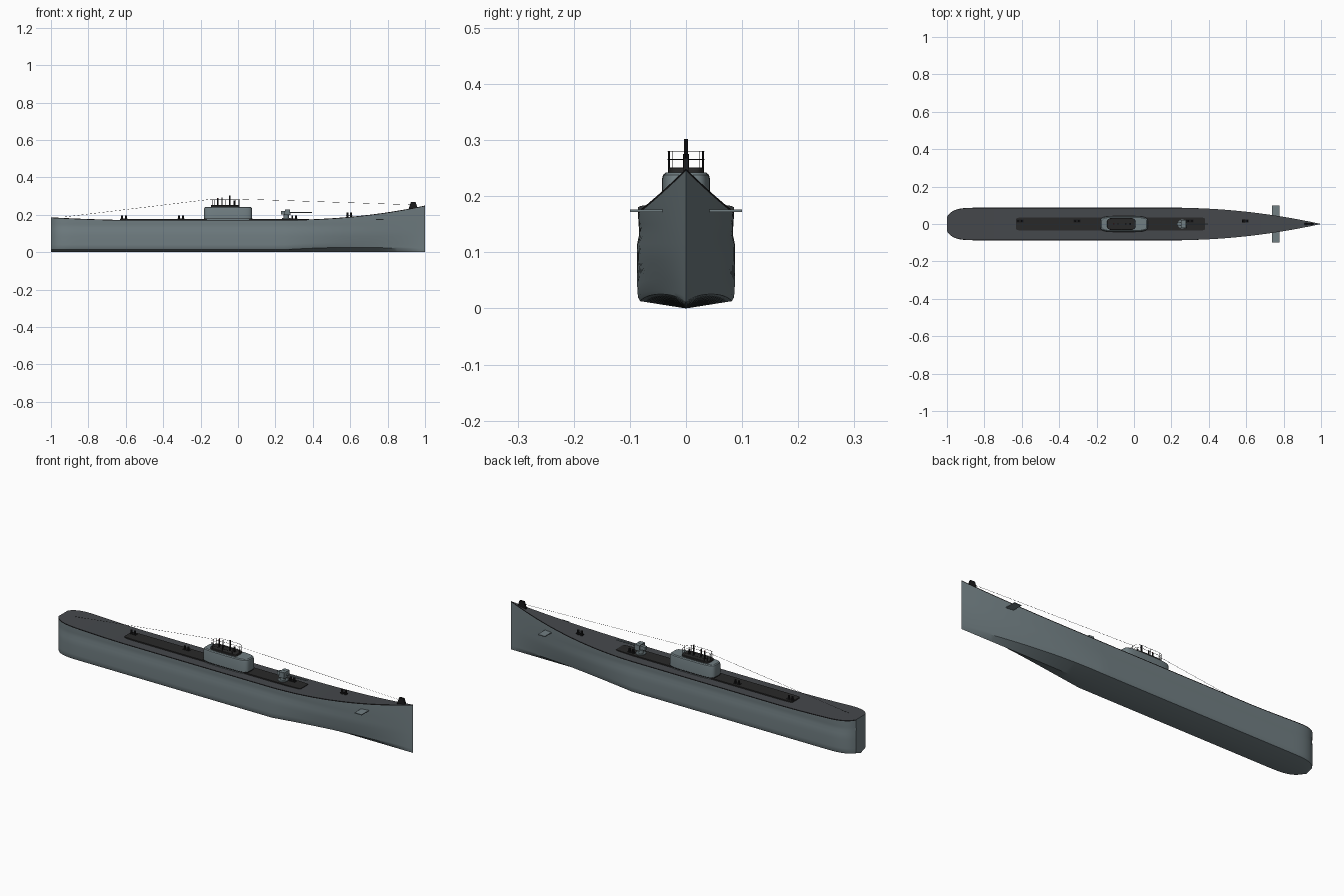
import bpy, bmesh, math
from mathutils import Vector

if "Cube" in bpy.data.objects:
    bpy.data.objects.remove(bpy.data.objects["Cube"], do_unlink=True)


def material(name, r, g, b):
    m = bpy.data.materials.new(name)
    m.use_nodes = True
    m.diffuse_color = (r, g, b, 1)
    m.node_tree.nodes["Principled BSDF"].inputs["Base Color"].default_value = (r, g, b, 1)
    return m


HULL = material("hull grey", 0.165, 0.21, 0.225)
DECK = material("deck grey", 0.06, 0.065, 0.072)
WALK = material("walkway charcoal", 0.022, 0.022, 0.022)
BLACK = material("fittings black", 0.01, 0.01, 0.011)
RED = material("lamp red", 0.25, 0.02, 0.02)


def finish(name, bm, *mats):
    bmesh.ops.recalc_face_normals(bm, faces=bm.faces)
    me = bpy.data.meshes.new(name)
    bm.to_mesh(me)
    bm.free()
    for m in mats:
        me.materials.append(m)
    ob = bpy.data.objects.new(name, me)
    bpy.context.collection.objects.link(ob)
    bpy.ops.object.select_all(action="DESELECT")
    ob.select_set(True)
    bpy.context.view_layer.objects.active = ob
    bpy.ops.object.shade_smooth_by_angle(angle=math.radians(32))
    return ob


def loft(bm, rings):
    """Skin a list of equal closed rings and cap both ends."""
    vs = [[bm.verts.new(p) for p in r] for r in rings]
    n = len(vs[0])
    rows = [[] for _ in range(n)]
    for a, b in zip(vs, vs[1:]):
        for i in range(n):
            j = (i + 1) % n
            rows[i].append(bm.faces.new((a[i], a[j], b[j], b[i])))
    bm.faces.new(vs[0])
    bm.faces.new(vs[-1])
    return rows


def rounded(name, cx, hx, hy, levels, mat, power=4, cy=0, seg=48):
    """Rounded prism; levels are (height, inset) pairs."""
    rings = []
    for z, inset in levels:
        ring = []
        for k in range(seg):
            a = math.tau * k / seg
            c, s = math.cos(a), math.sin(a)
            ring.append((cx + (hx - inset) * math.copysign(abs(c) ** (2 / power), c),
                         cy + (hy - inset) * math.copysign(abs(s) ** (2 / power), s), z))
        rings.append(ring)
    bm = bmesh.new()
    loft(bm, rings)
    return finish(name, bm, mat)


def box(name, centre, size, mat, taper=1):
    bm = bmesh.new()
    bmesh.ops.create_cube(bm, size=1)
    for v in bm.verts:
        if v.co.z > 0:
            v.co.x *= taper
        v.co = Vector(centre) + v.co * Vector(size)
    return finish(name, bm, mat)


def rod(name, a, b, radius, mat, seg=10):
    a, b = Vector(a), Vector(b)
    bm = bmesh.new()
    bmesh.ops.create_cone(bm, cap_ends=True, segments=seg, radius1=radius,
                          radius2=radius, depth=(b - a).length)
    turn = (b - a).to_track_quat("Z", "Y")
    for v in bm.verts:
        v.co = (a + b) / 2 + turn @ v.co
    return finish(name, bm, mat)


def deck_height(x):
    if x > 0.2:
        return 0.172 + 0.077 * ((x - 0.2) / 0.8) ** 2.2
    return 0.172 + 0.014 * max(0, (-x - 0.6) / 0.4) ** 1.5


def half_beam(x):
    if x > 0.25:
        return max(0.0004, 0.087 * (1 - ((x - 0.25) / 0.75) ** 1.9))
    s = max(0, (-x - 0.82) / 0.18)
    return 0.087 * math.sqrt(1 - 0.8 * s ** 4)


def hull_ring(x):
    w, top = half_beam(x), deck_height(x)
    bow = max(0, (x - 0.25) / 0.75)
    low = 1 - 0.5 * bow          # the forefoot is finer than the deck
    rise = 0.05 * bow * (1 - bow)
    half = [(0, 0), (0.94 * low, 0.013 + rise), (0.985 * low, 0.02 + rise),
            (1 - 0.4 * bow, 0.04 + rise), (1 - 0.2 * bow, 0.085), (1 - 0.1 * bow, 0.115),
            (0.96 - 0.04 * bow, 0.132), (0.97, 0.15), (0.985, top - 0.004), (0.985, top)]
    pts = [(x, f * w, z) for f, z in half]
    return pts + [(x, -y, z) for _, y, z in pts[:0:-1]]


# Hull with painted deck and dark deck edge
stations = ([-1 + 0.01 * i for i in range(18)] + [-0.8 + 0.1 * i for i in range(11)]
            + [0.25 + 0.025 * i for i in range(31)])
bm = bmesh.new()
rows = loft(bm, [hull_ring(x) for x in stations])
mid = len(rows) // 2
for f in rows[mid]:
    f.material_index = 1
for i in (mid - 1, mid + 1):
    for f in rows[i]:
        f.material_index = 2
finish("hull", bm, HULL, DECK, BLACK)

# Walkway along the deck
rounded("deck_walkway", -0.125, 0.505, 0.036, [(0.165, 0), (0.178, 0)], WALK, power=16, seg=64)

# Conning tower and bridge
rounded("conning_tower", -0.053, 0.128, 0.043,
        [(0.165, 0), (0.23, 0), (0.238, 0.002), (0.242, 0.007)], HULL, power=4.5)
rounded("bridge_platform", -0.068, 0.077, 0.032,
        [(0.238, 0), (0.25, 0), (0.2515, 0.002)], WALK, power=5)
rounded("tower_base_trim", -0.053, 0.130, 0.0445, [(0.176, 0), (0.18, 0)], BLACK, power=4.5)

# Bridge railing
for level in (0.2655, 0.28):
    cu = bpy.data.curves.new("bridge_rail", "CURVE")
    cu.dimensions = "3D"
    cu.bevel_depth = 0.0007
    cu.bevel_resolution = 1
    sp = cu.splines.new("POLY")
    sp.points.add(31)
    sp.use_cyclic_u = True
    for k, p in enumerate(sp.points):
        c, s = math.cos(math.tau * k / 32), math.sin(math.tau * k / 32)
        p.co = (-0.068 + 0.074 * math.copysign(abs(c) ** 0.4, c),
                0.0325 * math.copysign(abs(s) ** 0.4, s), level, 1)
    cu.materials.append(BLACK)
    bpy.context.collection.objects.link(bpy.data.objects.new("bridge_rail", cu))
for k in range(12):
    c, s = math.cos(math.tau * k / 12), math.sin(math.tau * k / 12)
    x = -0.068 + 0.074 * math.copysign(abs(c) ** 0.4, c)
    y = 0.031 * math.copysign(abs(s) ** 0.4, s)
    rod("rail_post", (x, y, 0.247), (x, y, 0.28), 0.0007, BLACK, 6)

# Periscopes, mast and lamp
for x, top, r in ((-0.045, 0.302, 0.004), (-0.085, 0.292, 0.003), (-0.108, 0.288, 0.0035)):
    rod("periscope", (x, 0, 0.245), (x, 0, top), r, BLACK)
rod("bridge_lamp", (-0.108, 0, 0.287), (-0.108, 0, 0.29), 0.0037, RED)
rod("bridge_column", (-0.02, 0, 0.245), (-0.02, 0, 0.275), 0.005, BLACK)

# Aerial wires
rod("aft_wire", (-0.93, 0, 0.188), (-0.142, 0, 0.283), 0.0006, BLACK, 6)
rod("fore_wire", (0.006, 0, 0.284), (0.94, 0, 0.253), 0.0006, BLACK, 6)
for x in (-0.142, 0.006):
    rod("wire_post", (x, 0, 0.245), (x, 0, 0.284), 0.001, BLACK, 6)

# Deck gun
rod("gun_pedestal", (0.258, 0, 0.17), (0.258, 0, 0.2), 0.014, HULL, 16)
rod("gun_turntable", (0.258, 0, 0.176), (0.258, 0, 0.182), 0.024, HULL, 20)
box("gun_breech", (0.25, 0, 0.211), (0.042, 0.018, 0.018), HULL)
box("gun_shield", (0.276, 0, 0.213), (0.008, 0.044, 0.03), HULL, 0.6)
for s in (-1, 1):
    box("gun_shield_side", (0.263, s * 0.021, 0.213), (0.03, 0.003, 0.028), HULL, 0.8)
    box("gun_shield_roof", (0.263, s * 0.011, 0.227), (0.026, 0.021, 0.003), HULL)
rod("gun_barrel", (0.27, 0, 0.212), (0.395, 0, 0.212), 0.0035, HULL)

# Bollard pairs
for x in (-0.61, -0.305, 0.3, 0.595):
    z = deck_height(x)
    box("bollard_base", (x, 0.016, z + 0.006), (0.036, 0.014, 0.004), BLACK)
    for d in (-0.01, 0.01):
        rod("bollard", (x + d, 0.016, z), (x + d, 0.016, z + 0.024), 0.0055, BLACK)

# Bow cable cutter and diving planes
box("bow_fitting", (0.937, 0, 0.25), (0.05, 0.009, 0.036), BLACK, 0.5)
for s in (-1, 1):
    box("bow_plane", (0.757, s * 0.067, 0.174), (0.04, 0.066, 0.004), HULL)
